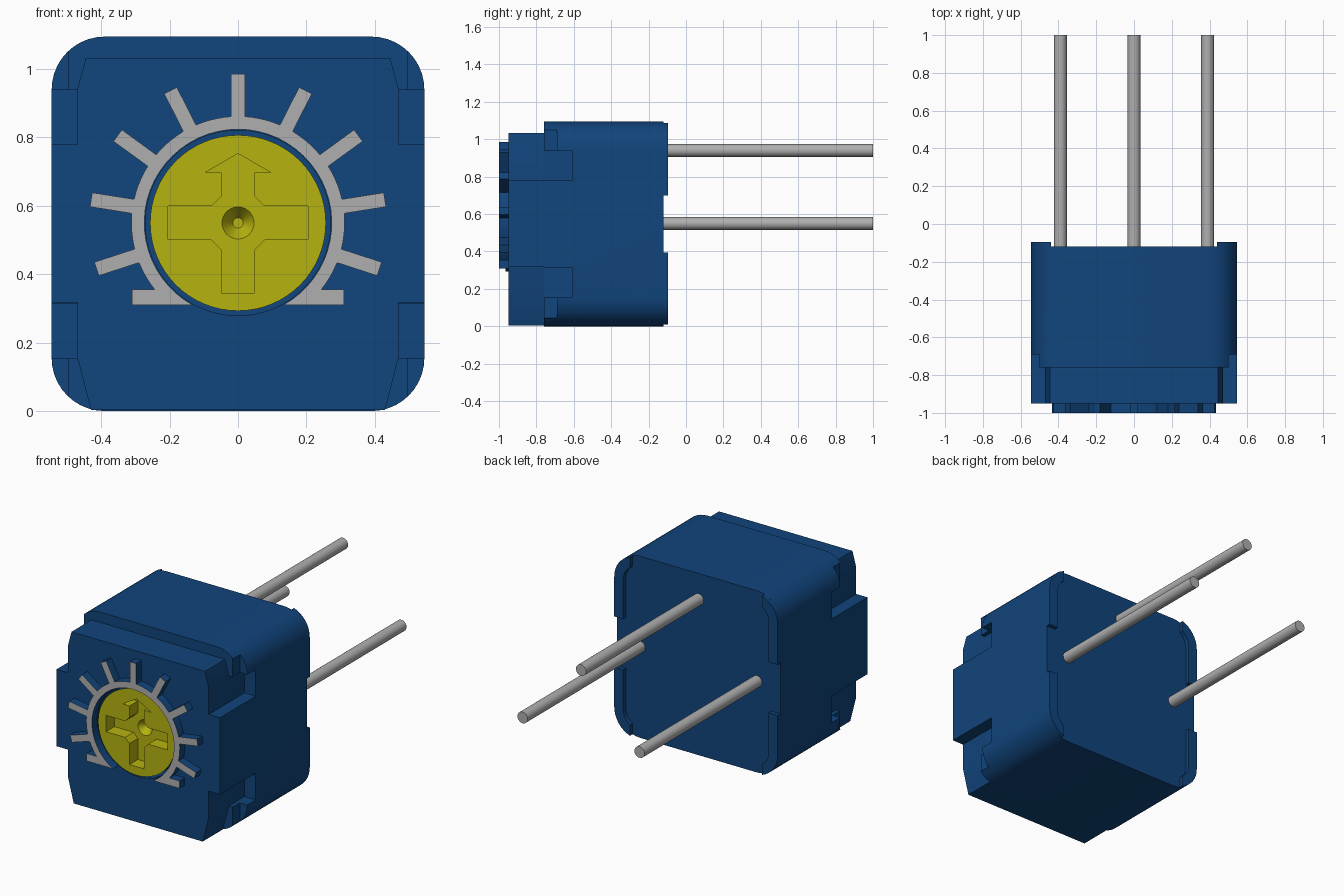
import bpy, bmesh, math

cube = bpy.data.objects.get("Cube")
if cube:
    bpy.data.objects.remove(cube, do_unlink=True)

CZ = 0.55      # dial centre height
MID = 0.5475   # body mid height


def material(name, rgb):
    m = bpy.data.materials.new(name)
    m.use_nodes = True
    m.diffuse_color = (*rgb, 1)
    bsdf = m.node_tree.nodes["Principled BSDF"]
    bsdf.inputs["Base Color"].default_value = (*rgb, 1)
    bsdf.inputs["Roughness"].default_value = 0.6
    return m


BLUE = material("housing blue", (0.0055, 0.058, 0.2))
YELLOW = material("dial yellow", (0.47, 0.45, 0.005))
GREY = material("metal grey", (0.43, 0.43, 0.43))


def prism(name, profile, y0, y1, front, side=None, smooth=False):
    """Extrude an (x, z) outline from y0 back to y1."""
    bm = bmesh.new()
    face = bm.faces.new([bm.verts.new((x, y0, z)) for x, z in profile])
    ext = bmesh.ops.extrude_face_region(bm, geom=[face], use_keep_orig=True)
    verts = [g for g in ext["geom"] if isinstance(g, bmesh.types.BMVert)]
    bmesh.ops.translate(bm, verts=verts, vec=(0, y1 - y0, 0))
    bmesh.ops.recalc_face_normals(bm, faces=bm.faces)
    me = bpy.data.meshes.new(name)
    me.materials.append(front)
    if side:
        me.materials.append(side)
        for f in bm.faces:
            f.material_index = 0 if f.normal.y < -0.9 else 1
    bm.to_mesh(me)
    bm.free()
    ob = bpy.data.objects.new(name, me)
    bpy.context.collection.objects.link(ob)
    if smooth:
        shade(ob)
    return ob


def activate(ob):
    bpy.ops.object.select_all(action="DESELECT")
    ob.select_set(True)
    bpy.context.view_layer.objects.active = ob


def shade(ob):
    activate(ob)
    bpy.ops.object.shade_smooth_by_angle(angle=math.radians(30))


def cut(ob, cutter):
    cutter.hide_render = True
    mod = ob.modifiers.new("cut", "BOOLEAN")
    mod.operation = "DIFFERENCE"
    mod.solver = "EXACT"
    mod.object = cutter
    activate(ob)
    bpy.ops.object.modifier_apply(modifier=mod.name)
    bpy.data.objects.remove(cutter, do_unlink=True)


def rect(x0, x1, z0, z1):
    return [(x0, z0), (x1, z0), (x1, z1), (x0, z1)]


def arc(cx, cz, r, a0, a1, n):
    """Arc points, angles in degrees from +x towards +z."""
    angles = [math.radians(a0 + (a1 - a0) * i / n) for i in range(n + 1)]
    return [(cx + r * math.cos(a), cz + r * math.sin(a)) for a in angles]


def circle(cx, cz, r, n):
    return arc(cx, cz, r, 0, 360, n)[:-1]


# Rounded housing block
R = 0.155
outline = []
for cx, cz, a in ((0.39, 0.94, 0), (-0.39, 0.94, 90), (-0.39, R, 180), (0.39, R, 270)):
    outline += arc(cx, cz, R, a, a + 90, 10)
body = prism("housing", outline, -0.76, -0.12, BLUE)

# Stepped notches at the four front corners
for sx in (-1, 1):
    for sz in (-1, 1):
        for x0, z0, z1, depth in ((0.47, 0.78, 0.94, -0.61), (0.495, 0.93, 1.05, -0.69)):
            box = rect(sx * x0, sx * 0.7, MID + sz * (z0 - MID), MID + sz * (z1 - MID))
            cut(body, prism("notch_cutter", box, -0.9, depth, BLUE))
shade(body)

# Front cover with tapered ends and a round dial well
half = [(0.43, 0.003), (0.47, 0.158), (0.47, 0.94), (0.445, 1.033)]
cover = prism("front_cover", half + [(-x, z) for x, z in reversed(half)], -0.95, -0.76, BLUE)
cut(cover, prism("well_cutter", circle(0, CZ, 0.271, 64), -1.1, -0.79, BLUE))
shade(cover)

# Side tabs reaching the front
for sx, side in ((1, "left"), (-1, "right")):
    prism(f"{side}_tab", rect(sx * 0.47, sx * 0.545, 0.317, 0.78), -0.95, -0.76, BLUE)

# Standoff rims on the back corners
rim = [(0.545, 0.70)] + arc(0.39, 0.94, R, 0, 71, 8)
rim += arc(0.39, 0.94, 0.095, 58, 0, 6) + [(0.485, 0.70)]
for sx, side in ((1, "left"), (-1, "right")):
    for sz, level in ((1, "upper"), (-1, "lower")):
        pts = [(sx * x, MID + sz * (z - MID)) for x, z in rim]
        prism(f"{level}_{side}_standoff", pts, -0.12, -0.095, BLUE, smooth=True)


# Raised scale: ring, nine ticks and two foot bars in one outline
def polar(r, a, off=0.0):
    """Point at angle a (degrees clockwise from up), shifted sideways by off."""
    s, c = math.sin(math.radians(a)), math.cos(math.radians(a))
    return (r * s + off * c, CZ + r * c - off * s)


R_OUT, R_IN, R_TICK, HALF = 0.312, 0.274, 0.435, 0.021
root = math.degrees(math.asin(HALF / R_OUT))
end_out = math.degrees(math.acos(-0.195 / R_OUT))
end_in = math.degrees(math.acos(-0.24 / R_IN))
scale = [(-0.31, 0.31), (-0.31, 0.355)]
start = -end_out
for i in range(-4, 5):
    a = 27 * i
    scale += [polar(R_OUT, start + (a - root - start) * k / 5) for k in range(6)]
    scale += [polar(R_TICK, a, -HALF), polar(R_TICK, a, HALF)]
    start = a + root
scale += [polar(R_OUT, start + (end_out - start) * k / 5) for k in range(6)]
scale += [(0.31, 0.355), (0.31, 0.31)]
scale += [polar(R_IN, end_in * (1 - k / 24)) for k in range(49)]
prism("dial_scale", scale, -1.0, -0.95, GREY, BLUE)

# Dial with an arrow-tipped cross slot and a conical centre hole
dial = prism("dial", circle(0, CZ, 0.257, 64), -0.965, -0.79, YELLOW, BLUE)
right = [(0.095, 0.148), (0.048, 0.148), (0.048, 0.078), (0.077, 0.049), (0.204, 0.049),
         (0.204, -0.049), (0.077, -0.049), (0.048, -0.078), (0.048, -0.205)]
slot = [(0, 0.203)] + right + [(-x, z) for x, z in reversed(right)]
cut(dial, prism("slot_cutter", [(x, CZ + z) for x, z in slot], -1.1, -0.885, YELLOW))
bpy.ops.mesh.primitive_cone_add(vertices=32, radius1=0.054, radius2=0.015, depth=0.055,
                                location=(0, -0.8675, CZ), rotation=(-math.pi / 2, 0, 0))
cone = bpy.context.object
cone.data.materials.append(YELLOW)
cut(dial, cone)
shade(dial)

# Three pins out of the back
for name, x, z in (("right_pin", -0.39, CZ), ("centre_pin", 0, 0.94), ("left_pin", 0.39, CZ)):
    prism(name, circle(x, z, 0.034, 24), -0.13, 1.0, GREY, smooth=True)
